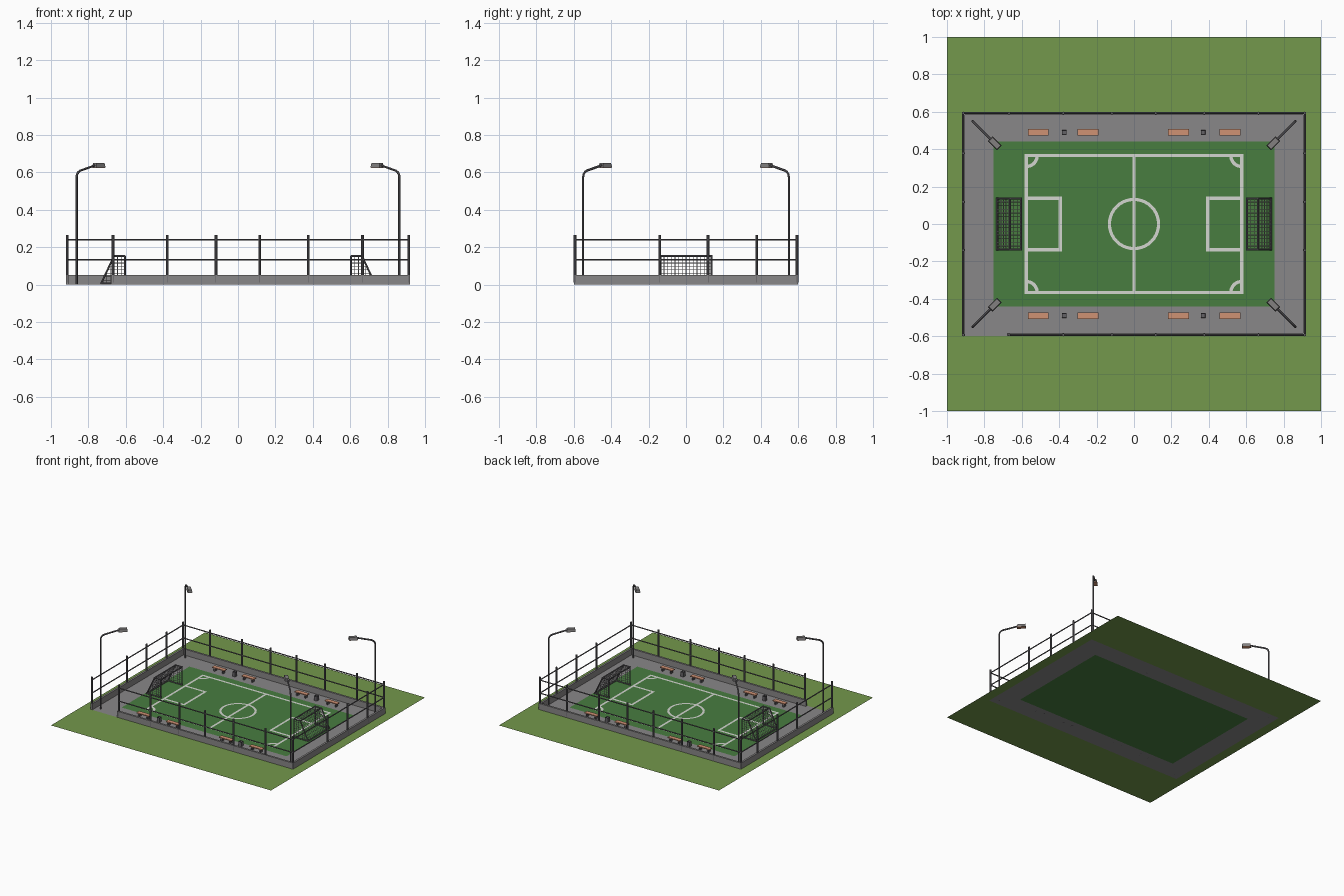
import bpy, bmesh, math
from mathutils import Vector, Matrix

if "Cube" in bpy.data.objects:
    bpy.data.objects.remove(bpy.data.objects["Cube"])


def material(name, r, g, b):
    lin = [((c / 255 + 0.055) / 1.055) ** 2.4 for c in (r, g, b)]
    m = bpy.data.materials.new(name)
    m.diffuse_color = (*lin, 1)
    m.use_nodes = True
    m.node_tree.nodes["Principled BSDF"].inputs["Base Color"].default_value = m.diffuse_color
    return m


GRASS = material("grass_green", 116, 152, 76)
PAVE = material("paving_grey", 137, 135, 136)
PITCH = material("pitch_green", 72, 125, 64)
LINE = material("line_white", 212, 214, 208)
METAL = material("metal_grey", 100, 98, 102)
HEAD = material("lamp_grey", 130, 128, 128)
NET = material("net_grey", 168, 165, 168)
WOOD = material("wood_orange", 208, 146, 116)


def finish(name, bm, mat, smooth=False):
    me = bpy.data.meshes.new(name)
    bm.to_mesh(me)
    bm.free()
    me.materials.append(mat)
    ob = bpy.data.objects.new(name, me)
    bpy.context.collection.objects.link(ob)
    if smooth:
        bpy.context.view_layer.objects.active = ob
        bpy.ops.object.select_all(action='DESELECT')
        ob.select_set(True)
        bpy.ops.object.shade_smooth_by_angle()
    return ob


def box(bm, x0, x1, y0, y1, z0, z1):
    m = Matrix.Translation(((x0 + x1) / 2, (y0 + y1) / 2, (z0 + z1) / 2))
    bmesh.ops.create_cube(bm, size=1, matrix=m @ Matrix.Diagonal(
        (abs(x1 - x0), abs(y1 - y0), abs(z1 - z0), 1)))


def bar(bm, a, b, r, sides=8):
    a, b = Vector(a), Vector(b)
    d = b - a
    if d.length < 0.004:
        return
    m = Matrix.Translation((a + b) / 2) @ d.to_track_quat('Z', 'Y').to_matrix().to_4x4()
    bmesh.ops.create_cone(bm, cap_ends=True, segments=sides, radius1=r, radius2=r,
                          depth=d.length, matrix=m)


def quad(bm, pts):
    f = bm.faces.new([bm.verts.new(p) for p in pts])
    f.normal_update()
    if f.normal.z < 0:
        f.normal_flip()


def flat(bm, x0, x1, y0, y1, z):
    quad(bm, [(x0, y0, z), (x1, y0, z), (x1, y1, z), (x0, y1, z)])


def ring(bm, X, Y, x, y, z=0):
    for s in (-1, 1):
        quad(bm, [(-X, s * Y, z), (X, s * Y, z), (x, s * y, z), (-x, s * y, z)])
        quad(bm, [(s * X, -Y, z), (s * X, Y, z), (s * x, y, z), (s * x, -y, z)])


def arc(bm, cx, cy, r0, r1, a0, a1, n, z):
    for i in range(n):
        t, u = (a0 + (a1 - a0) * k / n for k in (i, i + 1))
        quad(bm, [(cx + r * math.cos(a), cy + r * math.sin(a), z)
                  for r, a in ((r0, t), (r1, t), (r1, u), (r0, u))])


# Ground: grass, paving and pitch in one level
bm = bmesh.new(); ring(bm, 1, 1, 0.92, 0.6); finish("grass_surround", bm, GRASS)
bm = bmesh.new(); ring(bm, 0.92, 0.6, 0.75, 0.44); finish("paving", bm, PAVE)
bm = bmesh.new(); flat(bm, -0.75, 0.75, -0.44, 0.44, 0); finish("pitch", bm, PITCH)

# Painted lines
Z, W = 0.003, 0.018
bm = bmesh.new()
ring(bm, 0.585, 0.375, 0.585 - W, 0.375 - W, Z)
flat(bm, -W / 2, W / 2, -0.375 + W, 0.375 - W, Z)
arc(bm, 0, 0, 0.123, 0.14, 0, 2 * math.pi, 40, Z + 0.0005)
for s in (-1, 1):
    flat(bm, s * 0.385, s * (0.385 + W), -0.147, 0.147, Z)
    for t in (-1, 1):
        flat(bm, s * (0.385 + W), s * (0.585 - W), t * 0.147, t * (0.147 - W), Z)
        mid = math.atan2(-t, -s)
        arc(bm, s * 0.575, t * 0.365, 0.048, 0.066, mid - math.pi / 4,
            mid + math.pi / 4, 10, Z + 0.0005)
finish("pitch_lines", bm, LINE)

# Low wall, open at the front left corner
T, H, GATE = 0.016, 0.05, -0.68
bm = bmesh.new()
for s in (-1, 1):
    box(bm, s * 0.92, s * (0.92 - T), -0.6, 0.6, 0, H)
box(bm, -0.92 + T, 0.92 - T, 0.6 - T, 0.6, 0, H)
box(bm, GATE, 0.92 - T, -0.6, -0.6 + T, 0, H)
finish("low_wall", bm, PAVE)

# Fence posts and rails
FX, FY = 0.913, 0.593
posts = {(s * FX, y) for s in (-1, 1) for y in (-FY, -0.14, 0.118, 0.378, FY)}
posts |= {(x, s * FY) for s in (-1, 1) for x in (-0.668, -0.378, -0.118, 0.116, 0.376, 0.665)}
bm = bmesh.new()
for x, y in sorted(posts):
    bar(bm, (x, y, 0.01), (x, y, 0.265), 0.0075)
finish("fence_posts", bm, METAL, True)
bm = bmesh.new()
for z in (0.133, 0.24):
    for s in (-1, 1):
        bar(bm, (s * FX, -FY, z), (s * FX, FY, z), 0.0045)
    bar(bm, (-FX, FY, z), (FX, FY, z), 0.0045)
    bar(bm, (-0.668, -FY, z), (FX, -FY, z), 0.0045)
finish("fence_rails", bm, METAL, True)

# Goals: frame and net
X0, X1, X2, ZT, ZB, GY = 0.605, 0.663, 0.732, 0.152, 0.006, 0.137
for s, side in ((-1, "left"), (1, "right")):
    bm = bmesh.new()
    for y in (-GY, GY):
        path = [(s * X0, y, 0), (s * X0, y, ZT), (s * X1, y, ZT), (s * X2, y, ZB), (s * X0, y, ZB)]
        for a, b in zip(path, path[1:]):
            bar(bm, a, b, 0.005)
    for x, z in ((X0, ZT), (X1, ZT), (X2, ZB)):
        bar(bm, (s * x, -GY - 0.004, z), (s * x, GY + 0.004, z), 0.005)
    finish(side + "_goal_frame", bm, METAL, True)
    bm = bmesh.new()
    R = 0.0016
    for i in range(1, 14):                       # strands down the roof and back
        y = -GY + 2 * GY * i / 14
        bar(bm, (s * X0, y, ZT), (s * X1, y, ZT), R, 4)
        bar(bm, (s * X1, y, ZT), (s * X2, y, ZB), R, 4)
    for i in (1, 2):                             # strands across the roof
        x = X0 + (X1 - X0) * i / 3
        bar(bm, (s * x, -GY, ZT), (s * x, GY, ZT), R, 4)
    for i in range(1, 8):                        # strands across back and sides
        z = ZB + (ZT - ZB) * i / 8
        x = X2 + (X1 - X2) * i / 8
        bar(bm, (s * x, -GY, z), (s * x, GY, z), R, 4)
        for y in (-GY, GY):
            bar(bm, (s * X0, y, z), (s * x, y, z), R, 4)
    for i in range(1, 7):                        # upright side strands
        x = X0 + 0.0195 * i
        top = ZT if x < X1 else ZT + (ZB - ZT) * (x - X1) / (X2 - X1)
        for y in (-GY, GY):
            bar(bm, (s * x, y, ZB), (s * x, y, top), R, 4)
    finish(side + "_goal_net", bm, NET)

# Benches and bins along both long sides
seats, legs, bins = bmesh.new(), bmesh.new(), bmesh.new()
for t in (-1, 1):
    cy = t * 0.49
    for cx in (-0.512, -0.245, 0.238, 0.513):
        box(seats, cx - 0.056, cx + 0.056, cy - 0.017, cy + 0.017, 0.026, 0.033)
        for dx in (-0.038, 0.038):
            box(legs, cx + dx - 0.005, cx + dx + 0.005, cy - 0.013, cy + 0.013, 0, 0.026)
    for cx in (-0.373, 0.37):
        box(bins, cx - 0.013, cx + 0.013, cy - 0.013, cy + 0.013, 0.004, 0.042)
        top = max(bins.faces, key=lambda f: f.calc_center_median().z - 0.0 + (
            1 if (f.calc_center_median() - Vector((cx, cy, 0.042))).length < 1e-4 else 0))
        bmesh.ops.inset_individual(bins, faces=[top], thickness=0.003)
        bmesh.ops.translate(bins, verts=top.verts, vec=(0, 0, -0.02))
finish("bench_seats", seats, WOOD)
finish("bench_legs", legs, METAL)
finish("bins", bins, METAL)

# Floodlights: bent pole, tapered head, lens plate underneath
for sx in (-1, 1):
    for sy in (-1, 1):
        name = ("back" if sy > 0 else "front") + ("_right" if sx > 0 else "_left")
        ang = math.atan2(-sy, -sx)
        base = Matrix.Translation((sx * 0.863, sy * 0.55, 0)) @ Matrix.Rotation(ang, 4, 'Z')
        path = [(0, 0), (0, 0.575), (0.004, 0.59), (0.014, 0.602), (0.03, 0.61), (0.15, 0.64)]
        cu = bpy.data.curves.new(name + "_lamp_pole", 'CURVE')
        cu.dimensions = '3D'
        cu.bevel_depth, cu.bevel_resolution, cu.use_fill_caps = 0.0065, 1, True
        sp = cu.splines.new('POLY')
        sp.points.add(len(path) - 1)
        for p, (u, z) in zip(sp.points, path):
            p.co = (*(base @ Vector((u, 0, z))), 1)
        cu.materials.append(METAL)
        ob = bpy.data.objects.new(name + "_lamp_pole", cu)
        bpy.context.collection.objects.link(ob)
        bpy.ops.object.select_all(action='DESELECT')
        ob.select_set(True)
        bpy.context.view_layer.objects.active = ob
        bpy.ops.object.convert(target='MESH')
        bpy.ops.object.shade_smooth_by_angle()

        bm = bmesh.new()
        box(bm, 0.133, 0.202, -0.018, 0.018, 0.626, 0.649)
        for v in bm.verts:
            if v.co.z > 0.64:
                v.co.y *= 0.75
                v.co.x += 0.006 if v.co.x < 0.16 else -0.004
        bm.transform(base)
        finish(name + "_lamp_head", bm, HEAD)
        bm = bmesh.new()
        box(bm, 0.137, 0.198, -0.015, 0.015, 0.6235, 0.626)
        bm.transform(base)
        finish(name + "_lamp_lens", bm, WOOD)
